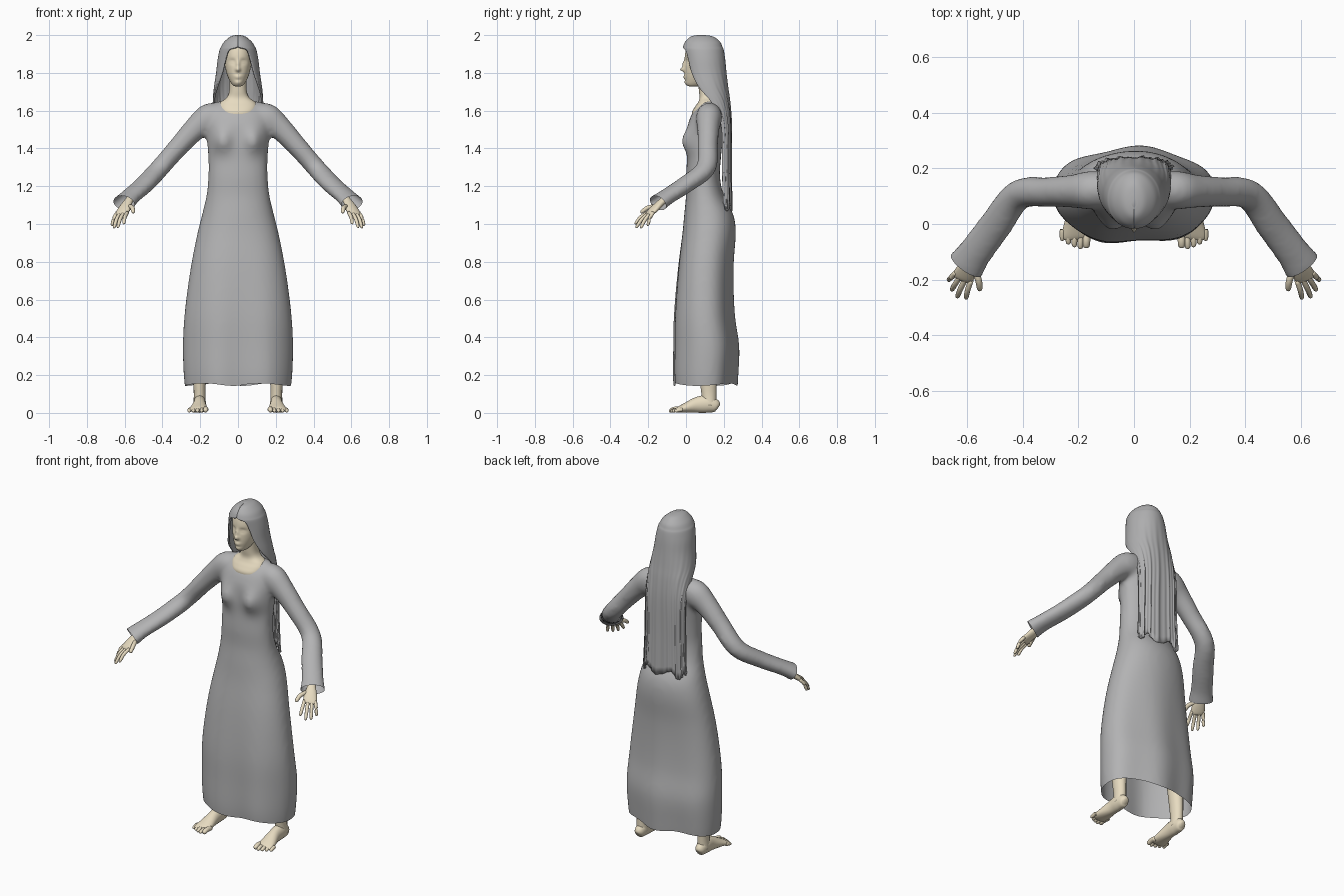
import bpy, bmesh, math
from mathutils import Vector

if "Cube" in bpy.data.objects:
    bpy.data.objects.remove(bpy.data.objects["Cube"])


def material(name, rgb):
    m = bpy.data.materials.new(name)
    m.use_nodes = True
    m.diffuse_color = (*rgb, 1)
    m.node_tree.nodes["Principled BSDF"].inputs["Base Color"].default_value = (*rgb, 1)
    return m


CLOTH = material("grey cloth", (0.45, 0.45, 0.455))
HAIR = material("grey hair", (0.43, 0.43, 0.435))
SKIN = material("pale skin", (0.8, 0.71, 0.53))


def sample(keys, steps):
    """Smooth curve through key tuples."""
    out = []
    for i in range(len(keys) - 1):
        a, b, c, d = (keys[max(0, min(len(keys) - 1, i + k))] for k in (-1, 0, 1, 2))
        for s in range(steps):
            t = s / steps
            out.append([0.5 * (2 * q + (r - p) * t + (2 * p - 5 * q + 4 * r - u) * t ** 2
                               + (3 * q - p - 3 * r + u) * t ** 3)
                        for p, q, r, u in zip(a, b, c, d)])
    return out + [list(keys[-1])]


def skin_rings(bm, rings, closed=True, caps=True):
    rows = [[bm.verts.new(p) for p in ring] for ring in rings]
    n = len(rows[0])
    for lo, hi in zip(rows, rows[1:]):
        for i in range(n if closed else n - 1):
            j = (i + 1) % n
            bm.faces.new((lo[i], lo[j], hi[j], hi[i]))
    if caps:
        bm.faces.new(rows[0])
        bm.faces.new(rows[-1])


def oval(z, hw, yf, yb, n, power=1.0, arc=math.pi):
    """Oval ring at height z, starting and ending at the front."""
    yc, pts = (yf + yb) / 2, []
    for i in range(n):
        a = -arc + 2 * arc * i / (n if arc == math.pi else n - 1)
        s, c = math.sin(a), math.cos(a)
        pts.append(Vector((hw * math.copysign(abs(s) ** power, s),
                           yc + (yb - yf) / 2 * math.copysign(abs(c) ** power, c), z)))
    return pts


def tube(bm, keys, n=16, steps=4, sign=1):
    """Tube along keys of x, y, z, side radius, upward radius."""
    path, rings = sample(keys, steps), []
    for i, (x, y, z, rs, ru) in enumerate(path):
        t = Vector(path[min(i + 1, len(path) - 1)][:3]) - Vector(path[max(i - 1, 0)][:3])
        t.normalize()
        side = t.cross((0, 1, 0) if abs(t.z) > 0.9 else (0, 0, 1)).normalized()
        up = side.cross(t)
        ring = []
        for k in range(n):
            a = math.tau * k / n
            p = Vector((x, y, z)) + side * rs * math.cos(a) + up * ru * math.sin(a)
            ring.append((p.x * sign, p.y, p.z))
        rings.append(ring)
    skin_rings(bm, rings)


def digit(bm, base, mid, tip, r):
    base, mid, tip = Vector(base), Vector(mid), Vector(tip)
    near = mid.lerp(tip, 0.8)
    tube(bm, [(*base, r, r), (*mid, r, r), (*near, r * 0.85, r * 0.8),
              (*tip, r * 0.3, r * 0.3)], n=10, steps=3)


def finish(bm, name, mat, mirror=False):
    bmesh.ops.remove_doubles(bm, verts=bm.verts, dist=0.0002)
    bmesh.ops.recalc_face_normals(bm, faces=bm.faces)
    me = bpy.data.meshes.new(name)
    bm.to_mesh(me)
    bm.free()
    me.materials.append(mat)
    me.shade_smooth()
    ob = bpy.data.objects.new(name, me)
    bpy.context.collection.objects.link(ob)
    if mirror:
        ob.modifiers.new("mirror", 'MIRROR')
    return ob


def bump(x, z, cx, cz, wx, wz):
    return math.exp(-((x - cx) / wx) ** 2 - ((z - cz) / wz) ** 2)


# Dress: torso, skirt and sleeves fused into one cloth shell
bm = bmesh.new()
body = [(0.1, 0.275, -0.06, 0.26), (0.2, 0.287, -0.068, 0.268), (0.35, 0.292, -0.067, 0.275),
        (0.5, 0.285, -0.065, 0.255), (0.65, 0.268, -0.055, 0.248), (0.8, 0.245, -0.04, 0.25),
        (0.95, 0.215, -0.02, 0.262), (1.05, 0.19, -0.01, 0.25), (1.15, 0.167, 0, 0.2),
        (1.25, 0.157, 0, 0.18), (1.35, 0.157, 0.006, 0.185), (1.45, 0.165, 0.01, 0.195),
        (1.52, 0.17, 0.01, 0.205), (1.58, 0.165, 0.03, 0.205), (1.62, 0.15, 0.06, 0.195),
        (1.65, 0.11, 0.09, 0.17)]
rings = []
for z, hw, yf, yb in sample(body, 4):
    ring = oval(z, hw, yf, yb, 64, 0.92)
    for p in ring:
        if p.y < (yf + yb) / 2:
            p.y -= 0.045 * (bump(p.x, z, 0.085, 1.44, 0.05, 0.06)
                            + bump(p.x, z, -0.085, 1.44, 0.05, 0.06))
        fold = max(0, 1 - z / 1.1)
        p.y += 0.012 * fold * math.sin(p.x * 22 + 1)
    rings.append(ring)
skin_rings(bm, rings)
sleeve = [(0.08, 0.125, 1.585, 0.06, 0.055), (0.15, 0.122, 1.562, 0.07, 0.078),
          (0.22, 0.118, 1.51, 0.06, 0.064), (0.31, 0.115, 1.415, 0.054, 0.054),
          (0.415, 0.105, 1.295, 0.055, 0.05), (0.495, 0, 1.21, 0.06, 0.045),
          (0.57, -0.1, 1.145, 0.062, 0.042), (0.605, -0.15, 1.11, 0.07, 0.046),
          (0.635, -0.19, 1.08, 0.07, 0.046)]
for sign in (1, -1):
    tube(bm, sleeve, n=24, sign=sign)
dress = finish(bm, "dress", CLOTH)
fuse = dress.modifiers.new("fuse", 'REMESH')
fuse.mode, fuse.voxel_size = 'VOXEL', 0.013
soften = dress.modifiers.new("soften", 'SMOOTH')
soften.factor, soften.iterations = 0.5, 8
graph = bpy.context.evaluated_depsgraph_get()
bm = bmesh.new()
bm.from_object(dress, graph)
dress.modifiers.clear()


def trim(test, co, normal):
    faces = [f for f in bm.faces if test(f.calc_center_median())]
    geom = faces + list({e for f in faces for e in f.edges}) + list({v for f in faces for v in f.verts})
    bmesh.ops.bisect_plane(bm, geom=geom, plane_co=co, plane_no=normal, clear_outer=True)


# Open the hem and cuffs
trim(lambda c: c.z < 0.4, (0, 0, 0.15), (0, 0, -1))
for s in (1, -1):
    trim(lambda c: c.x * s > 0.5, (0.605 * s, -0.15, 1.115), (0.5 * s, -0.7, -0.5))
for v in bm.verts:
    if v.co.z < 0.35:
        a = math.atan2(v.co.y - 0.1, v.co.x)
        v.co.z += 0.012 * (1 - v.co.z / 0.35) * -math.cos(4 * a + 0.6)
bm.to_mesh(dress.data)
bm.free()
dress.data.shade_smooth()

# Head with modelled face
bm = bmesh.new()
skull = [(1.728, 0.012, 0.02, 0.06), (1.735, 0.028, 0.005, 0.09), (1.76, 0.045, -0.004, 0.13),
         (1.8, 0.061, -0.008, 0.16), (1.85, 0.07, -0.007, 0.175), (1.9, 0.071, -0.005, 0.175),
         (1.94, 0.062, 0.006, 0.165), (1.97, 0.04, 0.03, 0.13), (1.98, 0.012, 0.06, 0.1)]
rings = []
for z, hw, yf, yb in sample(skull, 7):
    ring = oval(z, hw, yf, yb, 72, 0.95)
    for p in ring:
        if p.y < 0.05:
            ax = abs(p.x)
            p.y += 0.011 * bump(ax, z, 0.03, 1.86, 0.016, 0.012)
            p.y -= 0.007 * bump(ax, z, 0.03, 1.858, 0.011, 0.006)
            p.y -= 0.022 * bump(ax, z, 0, 1.818, 0.012, 0.011)
            p.y -= 0.012 * bump(ax, z, 0, 1.845, 0.009, 0.02)
            p.y -= 0.007 * bump(ax, z, 0, 1.783, 0.019, 0.005)
            p.y -= 0.007 * bump(ax, z, 0, 1.773, 0.016, 0.005)
            p.y -= 0.006 * bump(ax, z, 0, 1.748, 0.02, 0.012)
    rings.append(ring)
skin_rings(bm, rings)
finish(bm, "head", SKIN)

# Neck and upper chest
bm = bmesh.new()
neck = [(1.55, 0.085, 0.04, 0.17), (1.59, 0.095, 0.032, 0.17), (1.62, 0.102, 0.047, 0.17),
        (1.645, 0.092, 0.064, 0.168), (1.67, 0.06, 0.072, 0.165), (1.71, 0.046, 0.068, 0.16),
        (1.8, 0.045, 0.06, 0.155)]
skin_rings(bm, [oval(*k, 40, 0.85) for k in sample(neck, 5)])
finish(bm, "neck", SKIN)

# Long hair: full cap above the brow, then an open sheet down the back
bm = bmesh.new()
locks = [(2.0, 0.012, 0.06, 0.1, 180), (1.992, 0.04, 0.025, 0.145, 180),
         (1.965, 0.073, -0.004, 0.18, 180), (1.938, 0.09, -0.016, 0.193, 179),
         (1.92, 0.098, -0.018, 0.2, 150), (1.87, 0.108, -0.012, 0.208, 141),
         (1.8, 0.116, -0.005, 0.215, 132), (1.72, 0.128, 0.015, 0.224, 116),
         (1.64, 0.134, 0.06, 0.234, 95), (1.52, 0.132, 0.13, 0.241, 90),
         (1.3, 0.132, 0.14, 0.24, 90), (1.09, 0.14, 0.15, 0.242, 90)]
rings = []
for z, hw, yf, yb, arc in sample(locks, 4):
    drop = max(0, min(1, (1.9 - z) / 0.5))
    ring = oval(z, hw, yf, yb, 81, 1 - 0.25 * drop, math.radians(min(arc, 179.5)))
    for i, p in enumerate(ring):
        p.y += 0.005 * drop * math.sin(i * 0.9) * math.sin(i * 0.31 + 1)
        if z < 1.2:
            p.z += 0.02 * (1.2 - z) / 0.11 * math.sin(i * 0.25)
    rings.append(ring)
skin_rings(bm, rings, closed=False, caps=False)
bm.faces.new([v for v in bm.verts if v.co.z > 1.9995])
hair = finish(bm, "hair", HAIR)
shell = hair.modifiers.new("thickness", 'SOLIDIFY')
shell.thickness, shell.offset = 0.01, -1

# Hands
bm = bmesh.new()
tube(bm, [(0.545, -0.07, 1.165, 0.024, 0.02), (0.58, -0.125, 1.12, 0.024, 0.018),
          (0.598, -0.16, 1.087, 0.035, 0.018), (0.615, -0.19, 1.058, 0.038, 0.014),
          (0.62, -0.2, 1.048, 0.03, 0.008)])
tips = [(0.605, -0.27, 1.0), (0.637, -0.265, 0.98), (0.657, -0.24, 0.978), (0.668, -0.203, 0.99)]
for i, tip in enumerate(tips):
    s = 0.03 - 0.02 * i
    base = Vector((0.613 - 0.88 * s, -0.188 - 0.47 * s, 1.06))
    mid = base.lerp(Vector(tip), 0.5) + Vector((0.003, -0.003, 0.007))
    digit(bm, base, mid, tip, 0.0098)
digit(bm, (0.58, -0.145, 1.095), (0.56, -0.2, 1.087), (0.554, -0.24, 1.06), 0.012)
finish(bm, "hands", SKIN, mirror=True)

# Legs and feet
bm = bmesh.new()
tube(bm, [(0.203, 0.125, 0.04, 0.034, 0.036), (0.203, 0.122, 0.1, 0.031, 0.04),
          (0.203, 0.117, 0.2, 0.036, 0.046), (0.19, 0.11, 0.45, 0.05, 0.055)])
tube(bm, [(0.203, 0.172, 0.03, 0.012, 0.014), (0.203, 0.16, 0.036, 0.027, 0.033),
          (0.203, 0.115, 0.047, 0.034, 0.046), (0.203, 0.06, 0.042, 0.034, 0.042),
          (0.207, 0, 0.027, 0.044, 0.027), (0.21, -0.04, 0.017, 0.05, 0.016),
          (0.21, -0.055, 0.014, 0.042, 0.008)], n=20)
reach = (-0.086, -0.09, -0.083, -0.073, -0.06)
for i, y in enumerate(reach):
    x, r = 0.17 + 0.0215 * i, 0.014 if i == 0 else 0.0105
    digit(bm, (x, -0.02, 0.018), (x + 0.001, y + 0.03, r + 0.006), (x + 0.002, y, r * 0.8), r)
finish(bm, "feet", SKIN, mirror=True)
